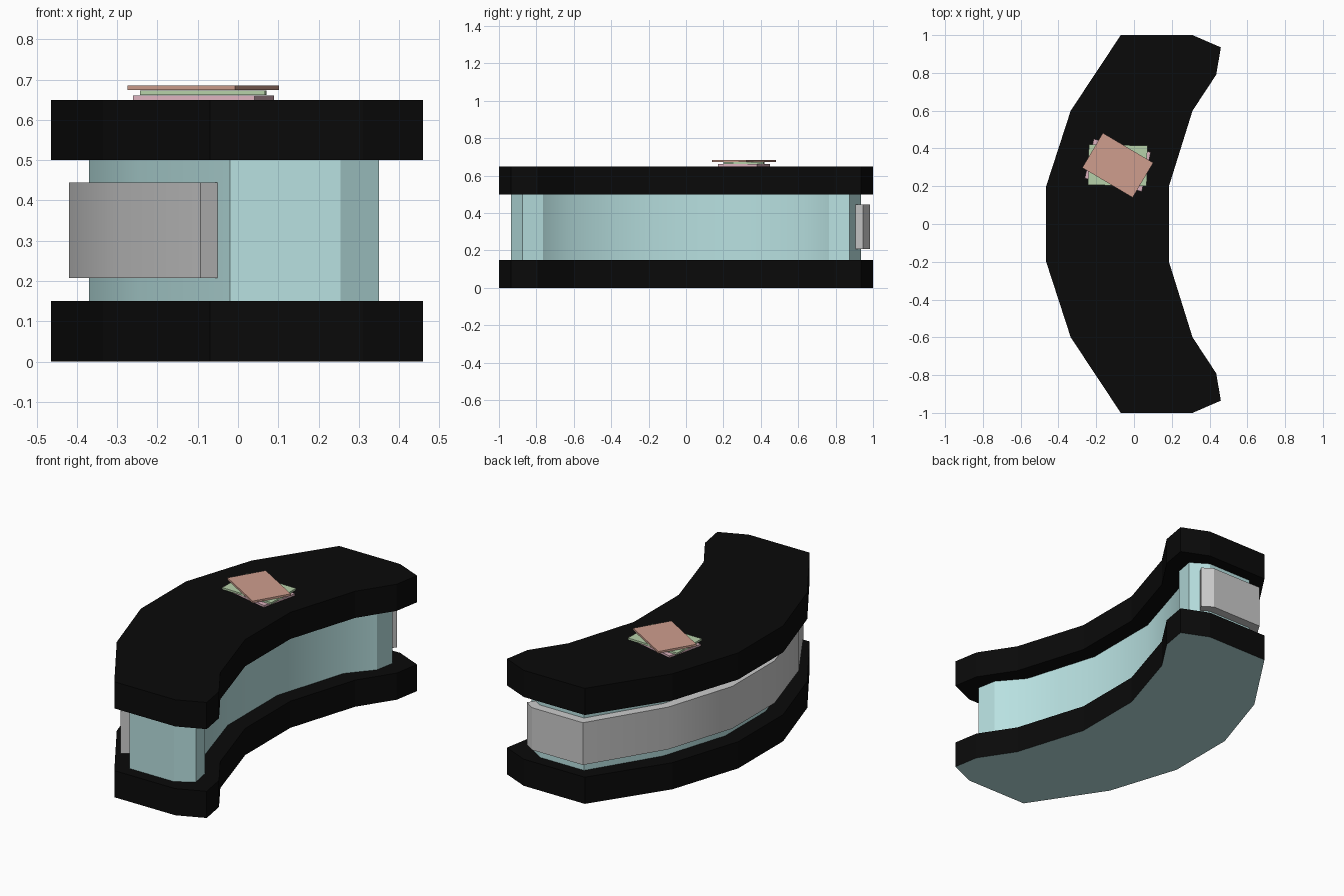
import bpy, bmesh, math
from mathutils import Vector

if "Cube" in bpy.data.objects:
    bpy.data.objects.remove(bpy.data.objects["Cube"])


def material(name, rgb):
    m = bpy.data.materials.new(name)
    m.diffuse_color = (*rgb, 1)
    m.use_nodes = True
    m.node_tree.nodes["Principled BSDF"].inputs["Base Color"].default_value = m.diffuse_color
    return m


def prism(name, outline, z0, z1, mats=(), bottom_slot=0, smooth=False):
    """Extrude a flat outline from z0 up to z1."""
    bm = bmesh.new()
    base = bm.faces.new([bm.verts.new((x, y, z0)) for x, y in outline])
    top = bmesh.ops.extrude_face_region(bm, geom=[base], use_keep_orig=True)["geom"]
    bmesh.ops.translate(bm, vec=(0, 0, z1 - z0),
                        verts=[g for g in top if isinstance(g, bmesh.types.BMVert)])
    bmesh.ops.recalc_face_normals(bm, faces=bm.faces)
    for f in bm.faces:
        if f.normal.z < -0.9:
            f.material_index = bottom_slot
    me = bpy.data.meshes.new(name)
    bm.to_mesh(me)
    bm.free()
    ob = bpy.data.objects.new(name, me)
    bpy.context.collection.objects.link(ob)
    for m in mats:
        me.materials.append(m)
    if smooth:
        bpy.ops.object.select_all(action='DESELECT')
        ob.select_set(True)
        bpy.context.view_layer.objects.active = ob
        bpy.ops.object.shade_smooth_by_angle(angle=math.radians(30))
    return ob


def mirrored(half):
    """Complete a half outline (y > 0) by mirroring it across y = 0."""
    return half + [(x, -y) for x, y in reversed(half)]


def offset_path(path, d):
    """Offset an open path to its left with mitred corners."""
    pts = [Vector(p) for p in path]
    normals = []
    for a, b in zip(pts, pts[1:]):
        t = (b - a).normalized()
        normals.append(Vector((-t.y, t.x)))
    out = []
    for i, p in enumerate(pts):
        n0 = normals[max(i - 1, 0)]
        n1 = normals[min(i, len(normals) - 1)]
        m = (n0 + n1).normalized()
        out.append(tuple(p + m * (d / m.dot(n0))))
    return out


black = material("black", (0.003, 0.003, 0.003))
teal = material("pale_teal", (0.48, 0.75, 0.75))
pink = material("pink_paper", (0.72, 0.45, 0.52))
green = material("green_paper", (0.47, 0.64, 0.40))
salmon = material("salmon_paper", (0.62, 0.34, 0.27))

# Curved plinth and counter top share one outline
slab = mirrored([(-0.465, 0.2), (-0.335, 0.6), (-0.07, 1.0), (0.31, 1.0),
                 (0.46, 0.935), (0.435, 0.79), (0.31, 0.6), (0.185, 0.2)])
prism("base_plinth", slab, 0, 0.15, (black, teal), bottom_slot=1)
prism("counter_top", slab, 0.5, 0.65, (black,))

# Recessed counter body between the slabs
body = mirrored([(-0.37, 0.18), (-0.25, 0.56), (-0.02, 0.935), (0.255, 0.935),
                 (0.35, 0.875), (0.33, 0.765), (0.215, 0.63), (0.09, 0.22)])
prism("counter_body", body, 0.15, 0.5, (teal,), smooth=True)

# Sign band wrapped around the outer side and the back end
inner = [(-0.05, -0.885), (-0.25, -0.56), (-0.37, -0.18), (-0.37, 0.18),
         (-0.25, 0.56), (-0.02, 0.935), (0.255, 0.935), (0.30, 0.905)]
outer = offset_path(inner, 0.05)
prism("sign_band", inner + outer[::-1], 0.207, 0.445, smooth=True)

# Three loose sheets stacked on the counter
for i, (name, angle, mat) in enumerate([("bottom_sheet", -13, pink),
                                        ("middle_sheet", -1, green),
                                        ("top_sheet", -30.6, salmon)]):
    a = math.radians(angle)
    corners = [(-0.155, -0.107), (0.155, -0.107), (0.155, 0.107), (-0.155, 0.107)]
    rect = [(-0.086 + x * math.cos(a) - y * math.sin(a),
             0.311 + x * math.sin(a) + y * math.cos(a)) for x, y in corners]
    z = 0.65 + 0.012 * i
    prism(name, rect, z, z + 0.011, (mat,))
